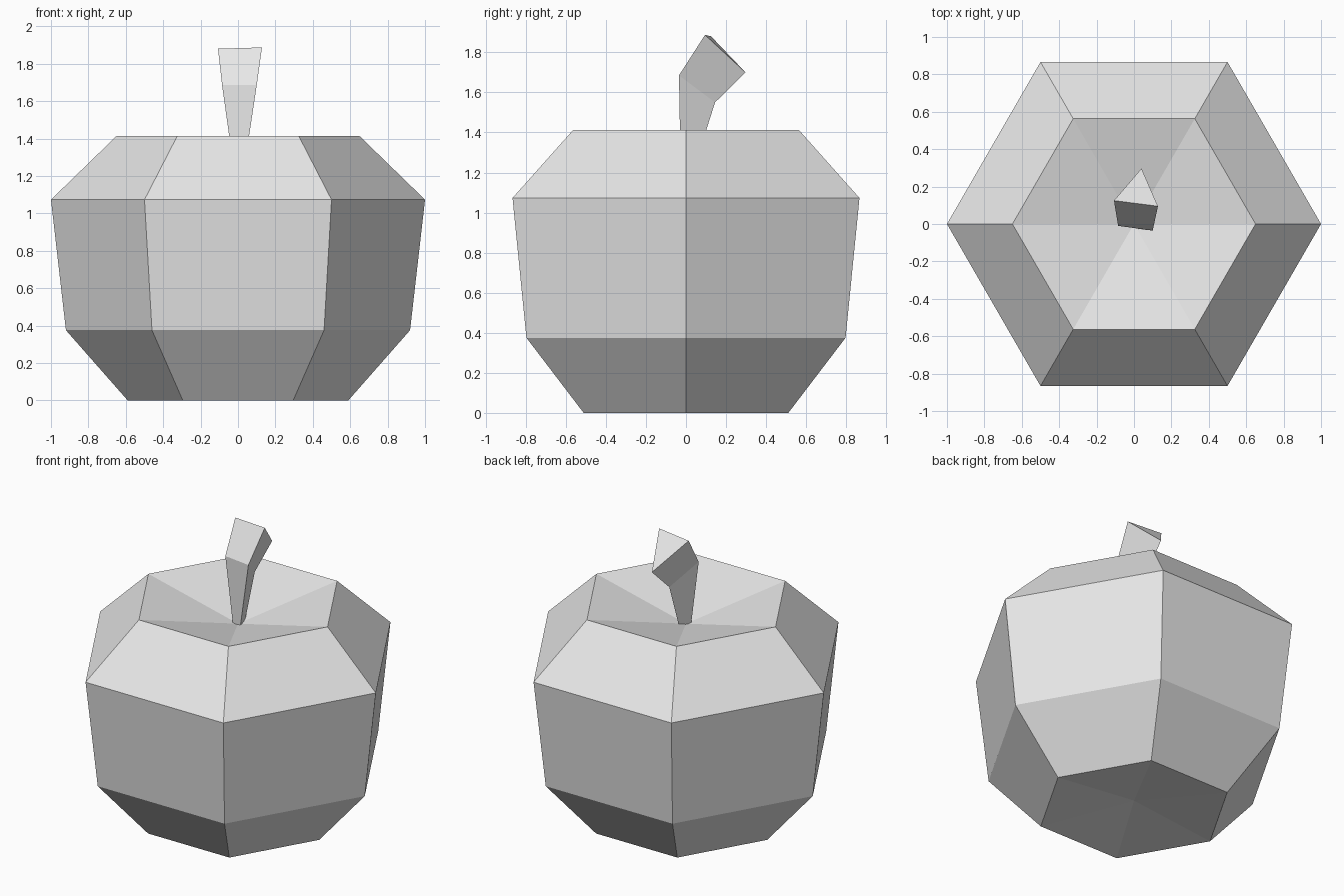
import bpy, bmesh, math

old = bpy.data.objects.get("Cube")
if old:
    bpy.data.objects.remove(old, do_unlink=True)

grey = bpy.data.materials.new("plain_grey")
grey.use_nodes = True
grey.diffuse_color = (0.8, 0.8, 0.8, 1)
grey.node_tree.nodes["Principled BSDF"].inputs["Base Color"].default_value = (0.8, 0.8, 0.8, 1)


def loft(name, rings, bottom=None, top=None):
    """Skin rings of equal size; close each end with a fan to a point, or one flat face."""
    bm = bmesh.new()
    loops = [[bm.verts.new(p) for p in ring] for ring in rings]
    n = len(loops[0])
    for low, high in zip(loops, loops[1:]):
        for i in range(n):
            j = (i + 1) % n
            bm.faces.new((low[i], low[j], high[j], high[i]))
    for loop, tip in ((loops[0], bottom), (loops[-1], top)):
        if tip is None:
            bm.faces.new(loop)
        else:
            centre = bm.verts.new(tip)
            for i in range(n):
                bm.faces.new((loop[i], loop[(i + 1) % n], centre))
    bmesh.ops.recalc_face_normals(bm, faces=bm.faces)
    mesh = bpy.data.meshes.new(name)
    bm.to_mesh(mesh)
    bm.free()
    mesh.materials.append(grey)
    obj = bpy.data.objects.new(name, mesh)
    bpy.context.collection.objects.link(obj)
    return obj


def hexagon(radius, z):
    angles = [math.radians(60 * i) for i in range(6)]
    return [(radius * math.cos(a), radius * math.sin(a), z) for a in angles]


# Six-sided fruit with a dimple at both ends
profile = [(0.59, 0), (0.92, 0.375), (1.0, 1.073), (0.65, 1.413)]
loft("fruit_body", [hexagon(r, z) for r, z in profile],
     bottom=(0, 0, 0.06), top=(0, 0, 1.26))

# Three-sided stem that widens and bends backwards
loft("stem", [
    [(-0.02, -0.018, 1.22), (0.03, -0.027, 1.22), (0.012, 0.04, 1.22)],
    [(-0.085, -0.01, 1.685), (0.10, -0.035, 1.685), (0.02, 0.145, 1.55)],
    [(-0.107, 0.125, 1.88), (0.128, 0.095, 1.887), (0.04, 0.297, 1.70)],
])
